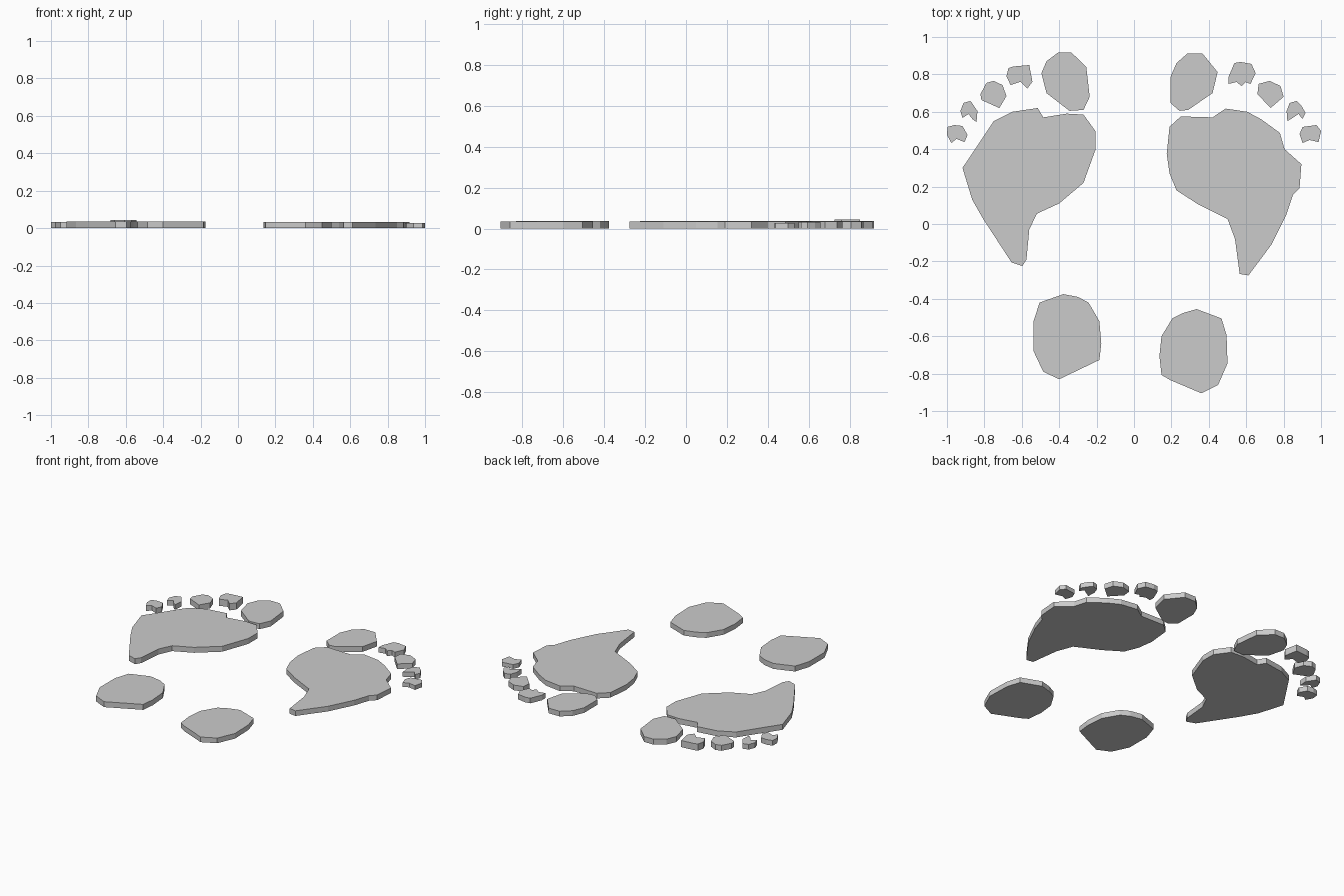
import bpy, bmesh


def slab(name, height, *outline):
    """Flat-sided plate: an outline on the ground, extruded upward."""
    bm = bmesh.new()
    face = bm.faces.new([bm.verts.new((x, y, 0)) for x, y in outline])
    face.normal_update()
    if face.normal.z > 0:
        face.normal_flip()
    top = bmesh.ops.extrude_face_region(bm, geom=[face], use_keep_orig=True)
    for v in top["geom"]:
        if isinstance(v, bmesh.types.BMVert):
            v.co.z = height
    bmesh.ops.recalc_face_normals(bm, faces=bm.faces[:])
    mesh = bpy.data.meshes.new(name)
    bm.to_mesh(mesh)
    bm.free()
    obj = bpy.data.objects.new(name, mesh)
    bpy.context.collection.objects.link(obj)
    return obj


# Balls of the feet, tapering back along the outer edge
slab("left_sole", 0.036,
     (-.917, .30), (-.75, .55), (-.65, .60), (-.515, .62), (-.485, .57),
     (-.36, .59), (-.27, .585), (-.205, .495), (-.205, .40), (-.27, .22),
     (-.40, .11), (-.52, .055), (-.56, -.03), (-.575, -.19), (-.597, -.225),
     (-.655, -.205), (-.805, .025), (-.865, .13))
slab("right_sole", 0.034,
     (.19, .52), (.25, .575), (.42, .57), (.49, .617), (.605, .60),
     (.68, .56), (.78, .487), (.805, .40), (.895, .32), (.885, .19),
     (.85, .155), (.815, .05), (.735, -.11), (.612, -.275), (.565, -.267),
     (.54, -.08), (.50, .027), (.34, .107), (.227, .18), (.19, .27), (.175, .375))

# Heels
slab("left_heel", 0.036,
     (-.505, -.42), (-.377, -.375), (-.30, -.39), (-.243, -.42), (-.185, -.52),
     (-.175, -.64), (-.185, -.727), (-.40, -.83), (-.485, -.79), (-.537, -.68),
     (-.537, -.52))
slab("right_heel", 0.034,
     (.205, -.505), (.265, -.475), (.335, -.455), (.468, -.505), (.495, -.595),
     (.50, -.745), (.45, -.86), (.36, -.905), (.195, -.835), (.147, -.807),
     (.136, -.705), (.147, -.60))

# Big toes
slab("left_big_toe", 0.036,
     (-.405, .917), (-.335, .917), (-.255, .84), (-.237, .68), (-.27, .61),
     (-.345, .605), (-.468, .70), (-.495, .807), (-.468, .87))
slab("right_big_toe", 0.034,
     (.286, .912), (.366, .912), (.447, .812), (.42, .70), (.29, .61),
     (.243, .605), (.195, .647), (.195, .786), (.227, .86))

# Small toes, left foot
slab("left_second_toe", 0.044,
     (-.645, .842), (-.56, .85), (-.543, .76), (-.57, .725), (-.607, .76),
     (-.66, .743), (-.682, .79), (-.671, .834))
slab("left_third_toe", 0.036,
     (-.789, .754), (-.751, .765), (-.703, .743), (-.682, .684), (-.72, .62),
     (-.816, .663), (-.821, .695))
slab("left_fourth_toe", 0.034,
     (-.912, .647), (-.874, .658), (-.837, .604), (-.842, .545), (-.864, .561),
     (-.885, .588), (-.917, .567), (-.928, .604))
slab("left_little_toe", 0.034,
     (-.997, .519), (-.96, .529), (-.917, .524), (-.89, .476), (-.906, .438),
     (-.949, .455), (-.976, .433), (-1, .476))

# Small toes, right foot
slab("right_second_toe", 0.034,
     (.537, .861), (.57, .866), (.628, .856), (.65, .807), (.623, .749),
     (.596, .759), (.575, .738), (.548, .759), (.505, .749), (.505, .786))
slab("right_third_toe", 0.034,
     (.666, .749), (.725, .765), (.783, .738), (.80, .68), (.73, .62), (.66, .695))
slab("right_fourth_toe", 0.032,
     (.832, .647), (.869, .658), (.896, .631), (.917, .594), (.901, .561),
     (.88, .588), (.848, .567), (.82, .55), (.816, .604))
slab("right_little_toe", 0.028,
     (.901, .519), (.976, .529), (1, .497), (.987, .438), (.939, .449),
     (.901, .433), (.885, .481))
